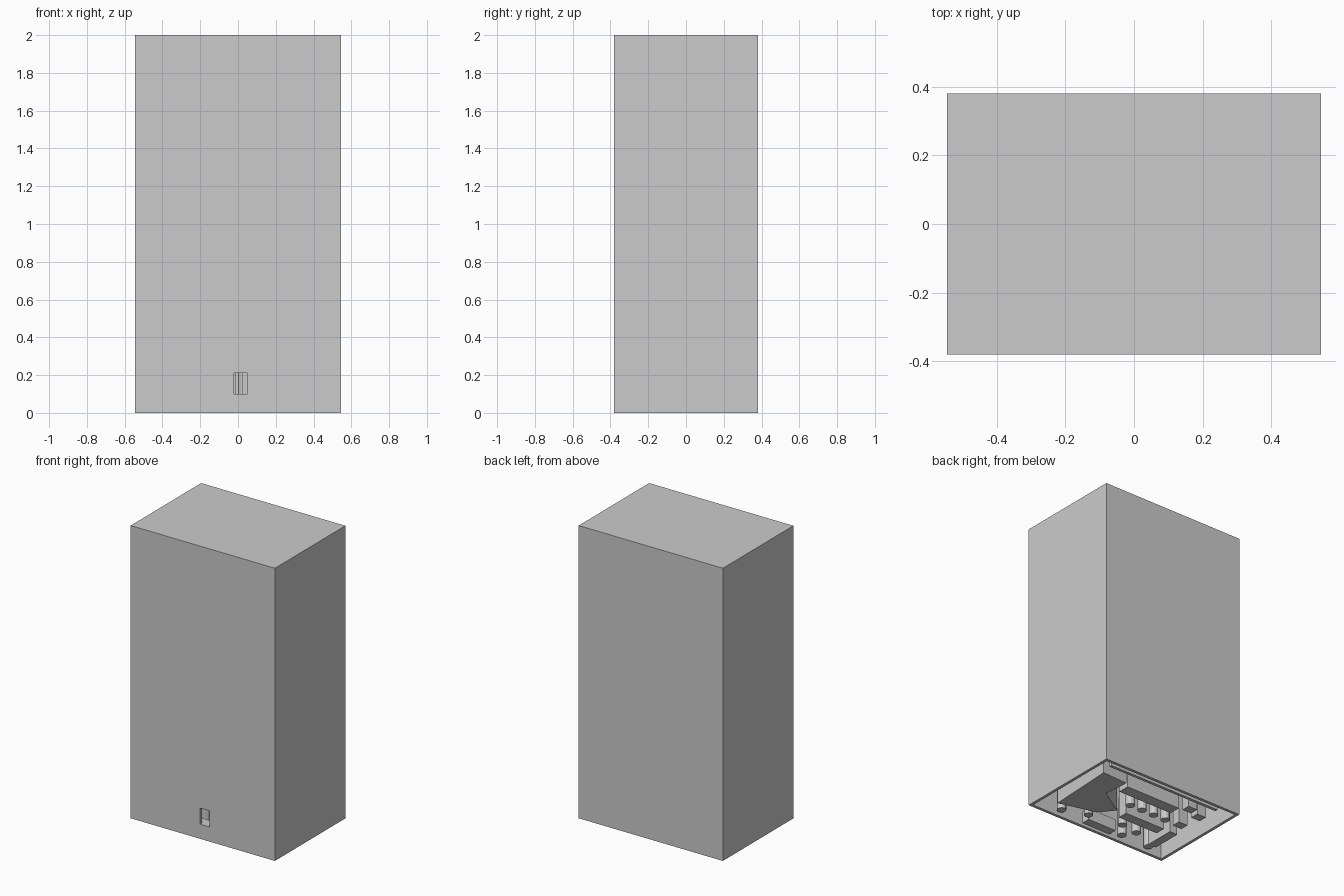
import bpy, bmesh

if "Cube" in bpy.data.objects:
    bpy.data.objects.remove(bpy.data.objects["Cube"])

ROOM_BOTTOM, ROOM_TOP = 0.02, 0.21


def box(name, x0, x1, y0, y1, z0=ROOM_BOTTOM, z1=ROOM_TOP):
    return prism(name, [(x0, y0), (x1, y0), (x1, y1), (x0, y1)], z0, z1)


def prism(name, outline, z0=ROOM_BOTTOM, z1=ROOM_TOP):
    bm = bmesh.new()
    face = bm.faces.new([bm.verts.new((x, y, z0)) for x, y in outline])
    ext = bmesh.ops.extrude_face_region(bm, geom=[face], use_keep_orig=True)
    verts = [g for g in ext["geom"] if isinstance(g, bmesh.types.BMVert)]
    bmesh.ops.translate(bm, verts=verts, vec=(0, 0, z1 - z0))
    bmesh.ops.recalc_face_normals(bm, faces=bm.faces)
    mesh = bpy.data.meshes.new(name)
    bm.to_mesh(mesh)
    bm.free()
    obj = bpy.data.objects.new(name, mesh)
    bpy.context.collection.objects.link(obj)
    return obj


def column(name, x, y, radius=0.03):
    bpy.ops.mesh.primitive_cylinder_add(
        vertices=12, radius=radius, depth=ROOM_TOP - ROOM_BOTTOM,
        location=(x, y, (ROOM_TOP + ROOM_BOTTOM) / 2))
    bpy.context.object.name = name


def cut(target, cutter):
    mod = target.modifiers.new("cut", "BOOLEAN")
    mod.operation = "DIFFERENCE"
    mod.solver = "EXACT"
    mod.object = cutter
    cutter.hide_render = True
    cutter.display_type = "WIRE"


# Tall outer shell, open underneath, with a small doorway in front
shell = box("outer_shell", -0.545, 0.545, -0.38, 0.38, 0, 2)
cut(shell, box("hollow_cutter", -0.525, 0.525, -0.36, 0.36, -0.1, 1.98))
cut(shell, box("doorway_cutter", -0.02, 0.05, -0.42, -0.34, 0.10, 0.21))

# Entrance step and the partition seen through the doorway
box("entrance_step", -0.10, 0.12, -0.362, -0.30, ROOM_BOTTOM, 0.10)
box("entrance_partition", 0.022, 0.12, -0.33, -0.30, 0.10, ROOM_TOP)

# Large angular block with a notch
prism("angular_block", [(0.425, 0.21), (0.40, -0.27), (0.135, -0.20),
                        (0.055, -0.10), (0.245, 0.02), (0.23, 0.20)])

# Long wall blocks and small piers
box("back_rail", -0.425, 0.445, 0.29, 0.31, ROOM_BOTTOM, 0.05)
box("rear_wall_block", -0.225, 0.195, 0.09, 0.17)
box("middle_wall_block", -0.32, -0.01, -0.16, -0.09)
box("side_wall_block", -0.43, -0.37, -0.30, -0.09)
for i, (x, y) in enumerate([(-0.37, 0.01), (-0.29, 0.20), (-0.395, 0.16)]):
    box(f"pier_{i}", x - 0.035, x + 0.035, y - 0.03, y + 0.03)

# Row of columns between the wall blocks
for i in range(4):
    column(f"row_column_{i}", 0.03 - 0.095 * i, 0.0)

# Columns along the front side
front = [(0.325, -0.32), (0.155, -0.26), (-0.09, -0.22),
         (-0.17, -0.32), (-0.22, -0.24), (-0.39, -0.325)]
for i, (x, y) in enumerate(front):
    column(f"front_column_{i}", x, y)
